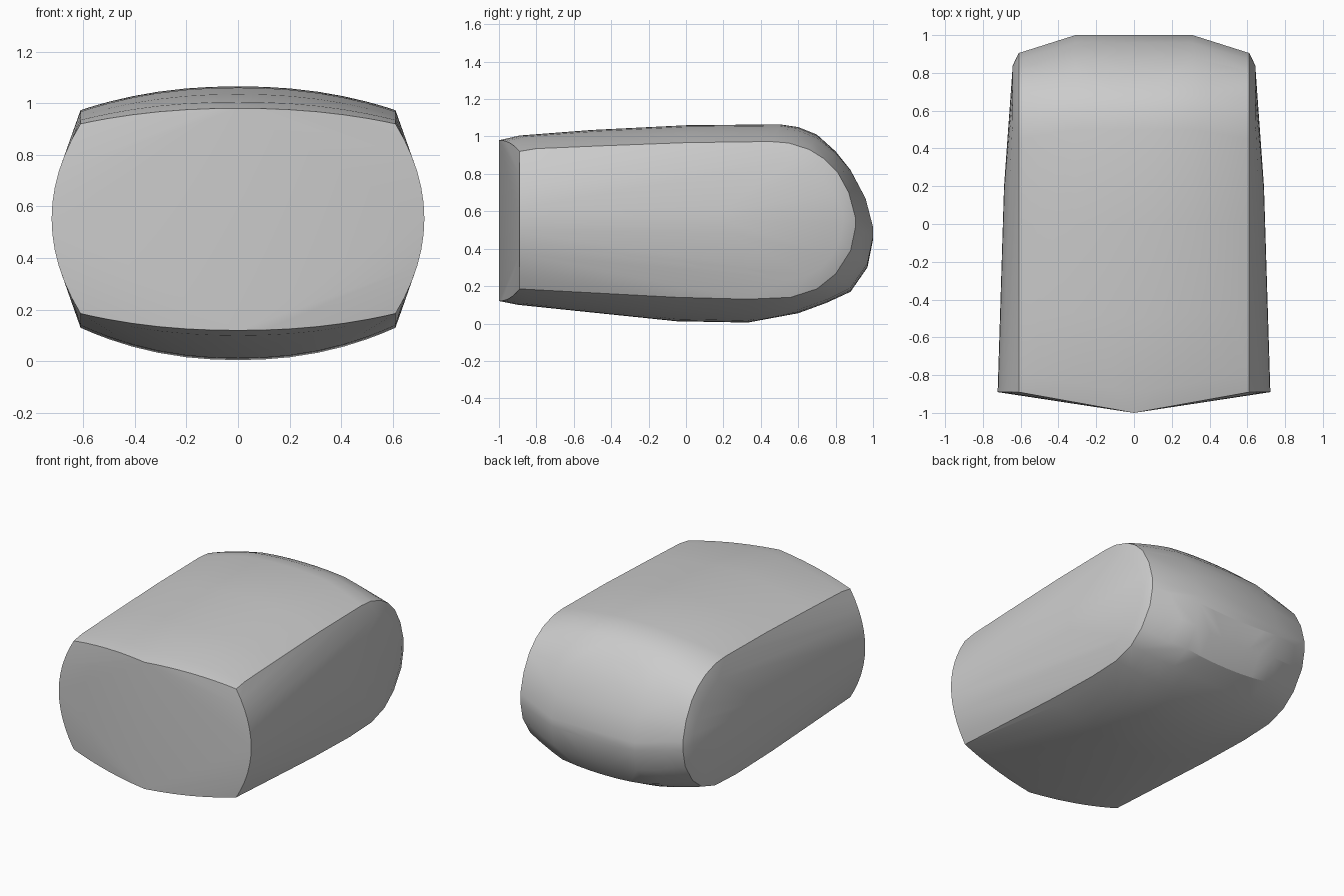
import bpy, bmesh, math

if "Cube" in bpy.data.objects:
    bpy.data.objects.remove(bpy.data.objects["Cube"])

# Side profiles (y, z): middle of the body and rim beside the flank, matched point by point
MIDDLE = [(-1, .98), (-.89, 1.005), (-.5, 1.035), (0, 1.06), (.5, 1.065), (.6, 1.05),
          (.7, 1.01), (.8, .92), (.88, .82), (.96, .66), (1, .5), (1, .45), (.97, .3),
          (.88, .17), (.75, .11), (.6, .055), (.33, .005), (-.05, .012), (-.9, .1), (-1, .12)]
RIM = [(-.89, .92), (-.8, .935), (-.45, .95), (0, .967), (.45, .973), (.55, .965),
       (.66, .93), (.74, .88), (.81, .81), (.87, .7), (.905, .57), (.905, .51), (.88, .39),
       (.8, .265), (.7, .185), (.56, .14), (.33, .13), (-.05, .14), (-.8, .18), (-.89, .185)]
# Flank panel end (y, z) and its distance from the middle
PANEL = [(.57, .87), (.66, .83), (.74, .76), (.8, .68), (.835, .6), (.84, .54),
         (.825, .45), (.78, .36), (.72, .295), (.65, .255), (.56, .24)]
RIM_X = .61


def section(x):
    """Profile at distance x, bulging between middle and rim."""
    t = x / RIM_X
    pts = []
    for (my, mz), (ry, rz) in zip(MIDDLE, RIM):
        back = max(0, (x - .31) / (RIM_X - .31))
        k = back if my > .3 else t
        h = t ** 2.2
        pts.append((x, my + (ry - my) * k, mz + (rz - mz) * h))
    return pts


def flank_arc(y, low, high, bulge, steps=12):
    """Bowed cross-section of the flank."""
    mid, half = (low + high) / 2, (high - low) / 2
    return [(RIM_X + bulge * (1 - s * s), y, mid + half * s)
            for s in (2 * i / steps - 1 for i in range(steps + 1))]


points = []
for x in (0, .1, .2, .31, .41, .5, .56, RIM_X):
    points += section(x)
points += flank_arc(-.89, .185, .92, .112)
points += flank_arc(.2, .2, .9, .078)
points += [(.642, y, z) for y, z in PANEL]

# Body: skin stretched over the mirrored sections
bm = bmesh.new()
for x, y, z in points:
    for side in ((1, -1) if x else (1,)):
        bm.verts.new((side * x, y, z))
bmesh.ops.remove_doubles(bm, verts=bm.verts[:], dist=.001)
hull = bmesh.ops.convex_hull(bm, input=bm.verts[:])
bmesh.ops.delete(bm, geom=[v for v in bm.verts if not v.link_faces], context='VERTS')
bmesh.ops.dissolve_limit(bm, angle_limit=math.radians(.5), verts=bm.verts[:], edges=bm.edges[:])
bmesh.ops.recalc_face_normals(bm, faces=bm.faces[:])
mesh = bpy.data.meshes.new("body")
bm.to_mesh(mesh)
bm.free()
body = bpy.data.objects.new("body", mesh)
bpy.context.collection.objects.link(body)

# Plain grey finish
grey = bpy.data.materials.new("light_grey")
grey.use_nodes = True
colour = (.6, .6, .6, 1)
grey.diffuse_color = colour
grey.node_tree.nodes["Principled BSDF"].inputs["Base Color"].default_value = colour
mesh.materials.append(grey)

bpy.context.view_layer.objects.active = body
body.select_set(True)
bpy.ops.object.shade_smooth_by_angle(angle=math.radians(25))
